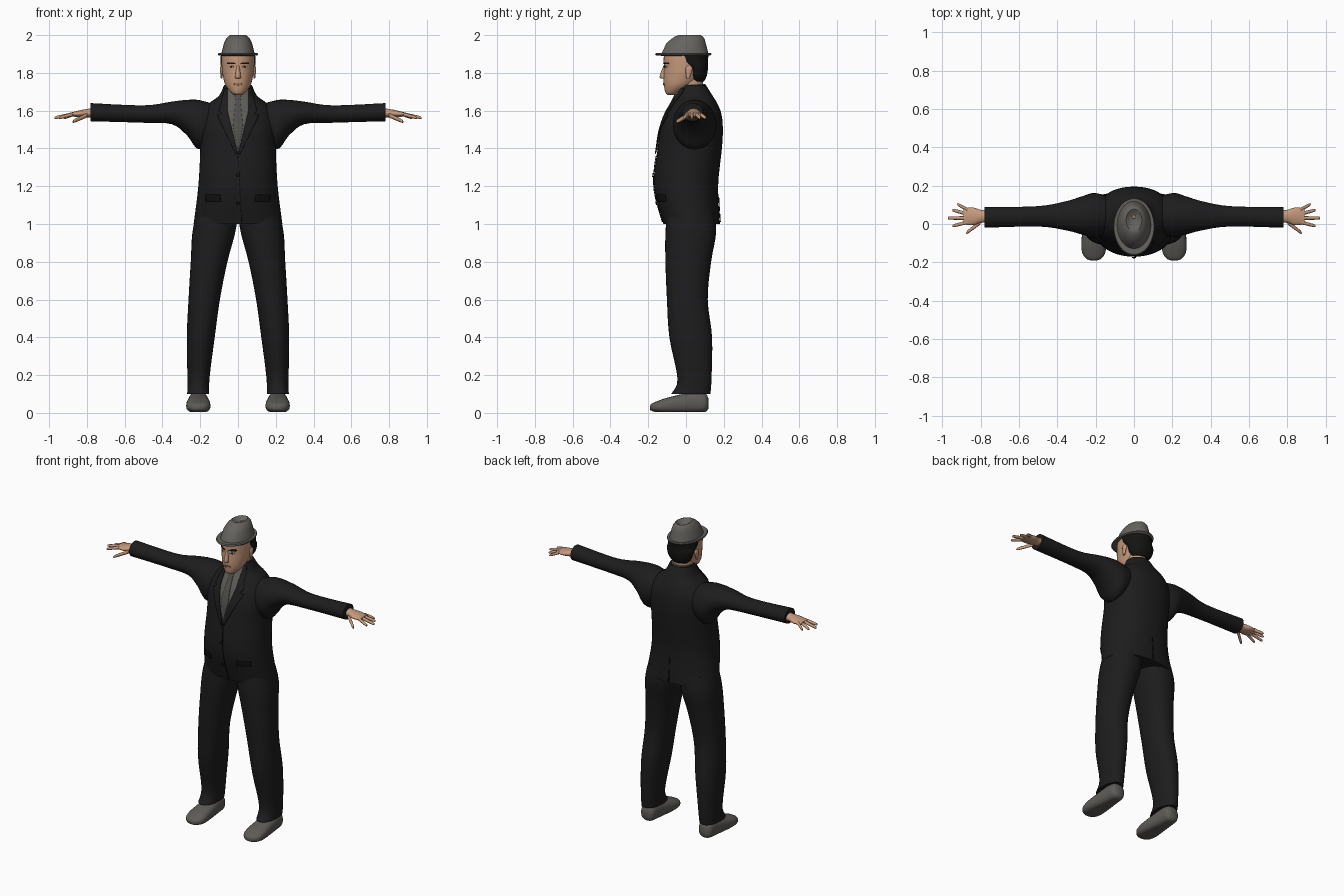
import bpy, bmesh
from math import cos, sin, pi, copysign
from mathutils import Vector
from mathutils.bvhtree import BVHTree

if "Cube" in bpy.data.objects:
    bpy.data.objects.remove(bpy.data.objects["Cube"])


def material(name, red, green, blue):
    mat = bpy.data.materials.new(name)
    mat.use_nodes = True
    mat.diffuse_color = (red, green, blue, 1)
    mat.node_tree.nodes["Principled BSDF"].inputs["Base Color"].default_value = (red, green, blue, 1)
    return mat


def grey(name, value):
    """Slightly warm grey."""
    return material(name, value, value * .97, value * .88)


SUIT = material("black_suit", .012, .012, .013)
TRIM = grey("suit_trim", .006)
FELT = grey("grey_felt", .13)
SHIRT = grey("grey_shirt", .11)
TIE = grey("grey_tie", .08)
LEATHER = grey("grey_leather", .11)
HAIR = grey("dark_hair", .007)
WHITE = grey("eye_white", .5)
SKIN = material("skin", .56, .32, .2)
LIPS = material("lips", .36, .16, .11)


def finish(bm, name, mat, mirror, thickness=None):
    """Turn a bmesh into a smooth object and return its surface tree."""
    bmesh.ops.recalc_face_normals(bm, faces=bm.faces)
    tree = BVHTree.FromBMesh(bm)
    mesh = bpy.data.meshes.new(name)
    bm.to_mesh(mesh)
    bm.free()
    mesh.materials.append(mat)
    part = bpy.data.objects.new(name, mesh)
    bpy.context.collection.objects.link(part)
    bpy.ops.object.select_all(action='DESELECT')
    part.select_set(True)
    bpy.context.view_layer.objects.active = part
    bpy.ops.object.shade_smooth_by_angle(angle=pi / 4)
    if thickness:
        solid = part.modifiers.new("Thickness", 'SOLIDIFY')
        solid.thickness, solid.offset = thickness, 0
    if mirror:
        part.modifiers.new("Mirror", 'MIRROR')
    return tree


def spline(rows, steps):
    """Smooth curve through section rows, with tangents from their neighbours."""
    rows = [Vector(row) for row in rows]
    padded = [rows[0]] + rows + [rows[-1]]
    curve = []
    for before, start, end, after in zip(padded, rows, rows[1:], padded[3:]):
        for k in range(steps):
            t = k / steps
            ease = t * t * (3 - 2 * t)
            curve.append(start.lerp(end, ease)
                         + (end - before) * (t * (1 - t) ** 2 / 2)
                         - (after - start) * (t * t * (1 - t) / 2))
    return curve + [rows[-1]]


def loft(name, mat, axis, *parts, across=lambda t: 0, steps=4, sides=32, power=2,
         mirror=False, floor=0):
    """Sections are (position on axis, second centre, two radii); across gives the first centre."""
    bm = bmesh.new()
    for rows in parts:
        rings = []
        for t, centre, wide, deep in spline(rows, steps):
            ring = []
            for k in range(sides):
                c, s = cos(2 * pi * k / sides), sin(2 * pi * k / sides)
                point = [across(t) + wide * copysign(abs(c) ** (2 / power), c),
                         centre + deep * copysign(abs(s) ** (2 / power), s)]
                point.insert(axis, t)
                point[2] = max(point[2], floor)
                ring.append(bm.verts.new(point))
            rings.append(ring)
        for low, high in zip(rings, rings[1:]):
            for k in range(sides):
                bm.faces.new((low[k - 1], low[k], high[k], high[k - 1]))
        bm.faces.new(rings[0])
        bm.faces.new(rings[-1])
    return finish(bm, name, mat, mirror)


def plate(name, mat, tree, rows, lift=.003, mirror=False, side=-1, steps=8, columns=8):
    """Thin sheet laid on a surface; rows are (height, x start, x end)."""
    rows = [Vector(row) for row in rows]
    lines = [a.lerp(b, k / steps) for a, b in zip(rows, rows[1:]) for k in range(steps)]
    bm = bmesh.new()
    grid = []
    for z, left, right in lines + [rows[-1]]:
        line = []
        for k in range(columns + 1):
            x = left + (right - left) * k / columns
            hit = tree.ray_cast(Vector((x, side, z)), Vector((0, -side, 0)))[0]
            line.append(bm.verts.new((x, hit.y + side * lift, z)))
        grid.append(line)
    for a, b in zip(grid, grid[1:]):
        for k in range(columns):
            bm.faces.new((a[k], a[k + 1], b[k + 1], b[k]))
    finish(bm, name, mat, mirror, thickness=.004)


def spot(name, mat, tree, x, z, width, height, lift=.003, mirror=False):
    """Oval plate."""
    angles = [pi * (k / 8 - .5) * .95 for k in range(9)]
    rows = [(z + height * sin(a), x - width * cos(a), x + width * cos(a)) for a in angles]
    plate(name, mat, tree, rows, lift, mirror, steps=1)


# Jacket body, sleeves and trousers
jacket = loft("jacket", SUIT, 2, [
    (1, .03, .235, .15), (1.2, 0, .21, .17), (1.4, .02, .2, .17), (1.5, .03, .205, .165),
    (1.58, .04, .19, .148), (1.64, .045, .15, .12), (1.68, .043, .1, .097),
    (1.735, .04, .074, .066)], sides=48, power=2.2)
loft("sleeves", SUIT, 0, [
    (.08, 1.56, .08, .06), (.2, 1.525, .115, .13), (.27, 1.563, .1, .094),
    (.35, 1.588, .077, .06), (.5, 1.582, .053, .046), (.78, 1.592, .054, .048)],
    across=lambda x: .05 - .02 * x, mirror=True)
loft("trousers", SUIT, 2, [
    (.1, .025, .058, .104), (.18, .045, .058, .09), (.4, .025, .074, .113),
    (.6, .007, .083, .108), (.8, .012, .097, .121), (.95, .025, .113, .134),
    (1.06, .025, .11, .125)], across=lambda z: .212 - .092 * z * z, power=2.2, mirror=True)

# Shirt, tie, lapels and jacket details
plate("shirt_front", SHIRT, jacket, [(1.72, -.066, .066), (1.6, -.06, .06), (1.38, -.002, .002)])
plate("tie", TIE, jacket, [(1.7, -.02, .02), (1.66, -.012, .012), (1.52, -.026, .026),
                           (1.4, -.004, .004)], lift=.007)
plate("lapels", SUIT, jacket, [(1.72, .056, .07), (1.6, .056, .1), (1.585, .053, .085),
                               (1.575, .05, .11), (1.37, .001, .012)], lift=.009, mirror=True)
plate("front_seam", TRIM, jacket, [(1.36, -.002, .002), (1.01, .018, .022)])
plate("back_vent", TRIM, jacket, [(1.16, -.002, .002), (1.01, -.005, .005)], side=1)
plate("pocket_flaps", TRIM, jacket, [(1.155, .095, .17), (1.12, .09, .17)], mirror=True)
for label, height in (("upper", 1.26), ("lower", 1.11)):
    spot(label + "_button", TRIM, jacket, 0, height, .01, .01, lift=.007)

# Shoes
loft("shoes", LEATHER, 1, [
    (.118, .05, .025, .028), (.1, .055, .046, .05), (.04, .055, .052, .056),
    (-.09, .04, .064, .043), (-.15, .033, .06, .03), (-.18, .03, .04, .02),
    (-.191, .028, .014, .01)], across=lambda y: .21, sides=24, power=2.5, mirror=True, floor=.004)


# Hands with fingers fanned out from the palm
def digit(name, x, y, z, angle, length, drop, radius):
    end = x + length * cos(angle)
    loft(name, SKIN, 0, [
        (x, z, radius, radius), (end - radius, z - drop * .8, radius * .8, radius * .8),
        (end, z - drop, radius * .2, radius * .2)],
        across=lambda at: y + (at - x) * sin(angle) / cos(angle), sides=12, mirror=True)


loft("palms", SKIN, 0, [(.76, 1.588, .034, .026), (.8, 1.587, .034, .022),
                        (.84, 1.583, .046, .018), (.89, 1.58, .042, .009)],
     across=lambda x: .04, mirror=True)
for i, finger in enumerate(("little", "ring", "middle", "index")):
    digit(finger + "_fingers", .87, .075 - .022 * i, 1.582, .5 - .25 * i,
          .1 - .02 * abs(i - 2), .022, .01)
digit("thumbs", .8, .01, 1.575, -.65, .095, .035, .012)

# Collar, neck and head
loft("shirt_collar", SHIRT, 2, [(1.66, .037, .075, .075), (1.74, .042, .063, .06)])
loft("neck", SKIN, 2, [(1.64, .03, .06, .06), (1.82, .03, .06, .06)])
head = loft("head", SKIN, 2, [
    (1.683, -.075, .018, .02), (1.695, -.07, .036, .039), (1.73, -.04, .064, .076),
    (1.77, -.02, .077, .099), (1.82, -.005, .085, .112), (1.9, 0, .086, .115),
    (1.94, 0, .06, .08)], sides=40)
loft("nose", SKIN, 2, [(1.77, -.116, .011, .008), (1.78, -.12, .015, .02),
                       (1.84, -.111, .007, .008)], sides=16)
loft("ears", SKIN, 2, [(1.77, .01, .004, .008), (1.82, .016, .009, .019),
                       (1.836, .016, .004, .01)],
     across=lambda z: .087, sides=16, mirror=True)
loft("hair", HAIR, 2, [(1.755, .058, .052, .038), (1.785, .06, .077, .05), (1.83, .057, .09, .06),
                       (1.86, .03, .092, .086), (1.9, .02, .091, .1)], sides=40)

# Painted face
plate("eyebrows", HAIR, head, [(1.856, .03, .056), (1.847, .012, .058)], mirror=True)
spot("eye_whites", WHITE, head, .035, 1.833, .014, .005, mirror=True)
spot("pupils", HAIR, head, .035, 1.833, .005, .005, lift=.005, mirror=True)
spot("mouth", LIPS, head, 0, 1.741, .025, .006)

# Oval hat with a thin brim and a dented crown
hat_profile = [
    (1.89, -.012, .08), (1.893, -.015, .103), (1.899, -.015, .107), (1.905, -.013, .104),
    (1.904, -.005, .088), (1.955, 0, .075), (1.98, .01, .063), (1.994, .016, .051),
    (2, .02, .041), (1.994, .022, .031), (1.98, .026, .015)]
loft("hat", FELT, 2, [(z, y, width, width * 1.4) for z, y, width in hat_profile], steps=1, sides=48)
loft("crown_spot", SKIN, 2, [(1.977, .04, .009, .012), (1.985, .038, .007, .009)], steps=1, sides=6)
